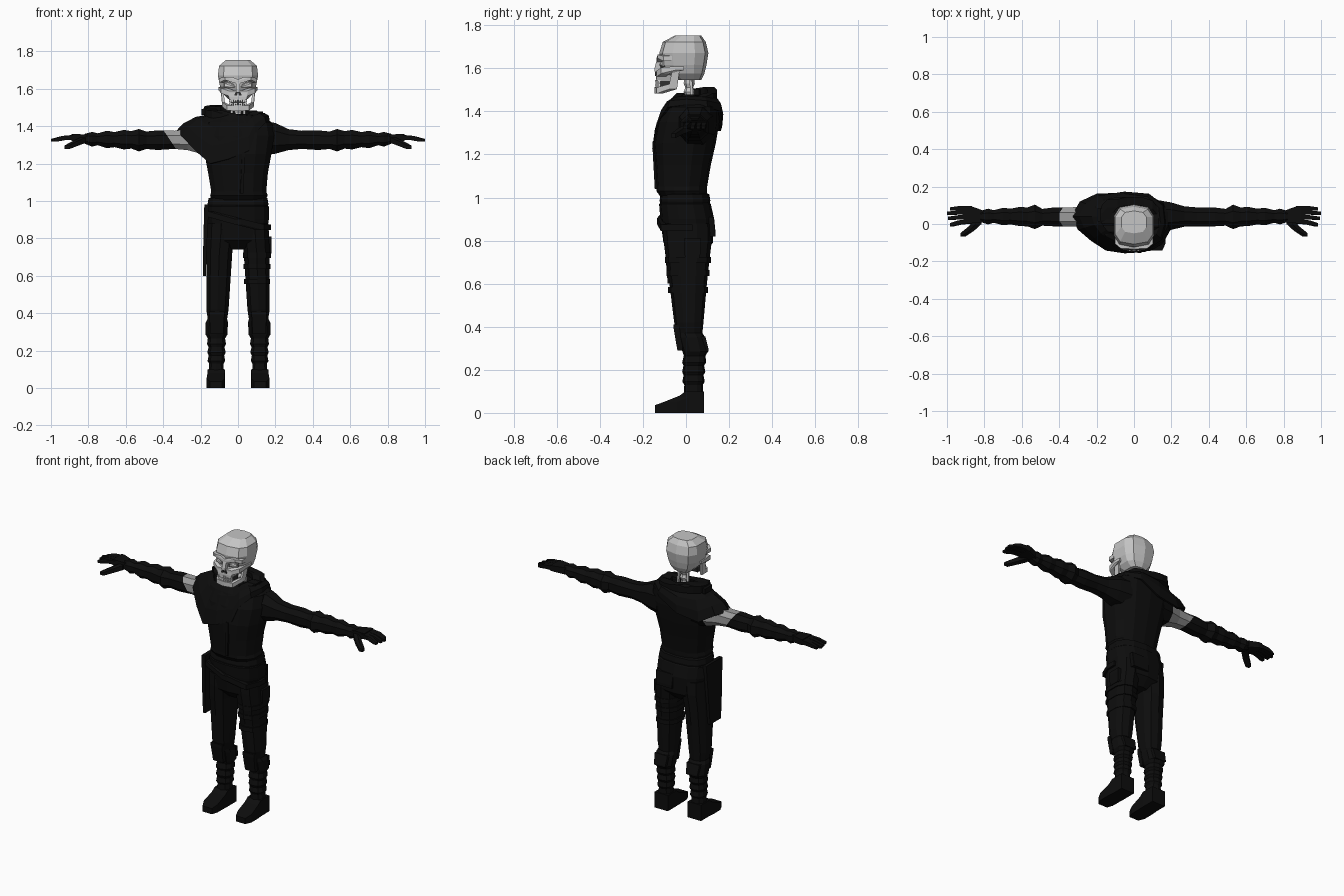
import bpy, bmesh, math, random
from mathutils import Vector

random.seed(4)


def material(name, v):
    m = bpy.data.materials.new(name)
    m.diffuse_color = (v, v, v, 1)
    return m


CLOTH = material("black cloth", 0.004)
BONE = material("bone", 0.56)
SKIN = material("grey skin", 0.33)
SOCKET = material("socket grey", 0.2)
DARK = material("dark hollow", 0.03)
TOOTH = material("tooth", 0.7)


def finish(bm, name, *mats):
    bmesh.ops.recalc_face_normals(bm, faces=bm.faces)
    me = bpy.data.meshes.new(name)
    bm.to_mesh(me)
    bm.free()
    for m in mats:
        me.materials.append(m)
    ob = bpy.data.objects.new(name, me)
    bpy.context.collection.objects.link(ob)
    return ob


def loft_bm(rings, n=10, axis='z', power=2.6, side=1):
    """Rings are (position along axis, centre a, centre b, radius a, radius b)."""
    bm = bmesh.new()
    loops = []
    for t, ca, cb, ra, rb in rings:
        loop = []
        for i in range(n):
            w = 2 * math.pi * (i + 0.5) / n
            c, s = math.cos(w), math.sin(w)
            a = ca + ra * math.copysign(abs(c) ** (2 / power), c)
            b = cb + rb * math.copysign(abs(s) ** (2 / power), s)
            p = (a * side, b, t) if axis == 'z' else (t * side, a, b)
            loop.append(bm.verts.new(p))
        loops.append(loop)
    for lo, hi in zip(loops, loops[1:]):
        for i in range(n):
            j = (i + 1) % n
            bm.faces.new((lo[i], lo[j], hi[j], hi[i]))
    bm.faces.new(loops[0])
    bm.faces.new(loops[-1])
    return bm


def loft(name, rings, mat=CLOTH, **kw):
    return finish(loft_bm(rings, **kw), name, mat)


def hull_into(bm, pts):
    vs = [bm.verts.new(p) for p in pts]
    r = bmesh.ops.convex_hull(bm, input=vs)
    junk = {g for g in r['geom_interior'] + r['geom_unused'] if isinstance(g, bmesh.types.BMVert)}
    bmesh.ops.delete(bm, geom=list(junk), context='VERTS')


def box_pts(p, h):
    return [(p[0] + h[0] * i, p[1] + h[1] * j, p[2] + h[2] * k)
            for i in (-1, 1) for j in (-1, 1) for k in (-1, 1)]


def chain(name, paths, mat=CLOTH, sides=(1,)):
    """Each path is a list of (point, half size); neighbours are hulled together."""
    bm = bmesh.new()
    for s in sides:
        for path in paths:
            pts = [((p[0] * s, p[1], p[2]), h) for p, h in path]
            for a, b in zip(pts, pts[1:]):
                hull_into(bm, box_pts(*a) + box_pts(*b))
    return finish(bm, name, mat)


BOTH = (1, -1)

# Skull: cranium, brow, cheeks, upper jaw, lower jaw
loft("cranium", [(1.545, 0, 0.01, .055, .06), (1.575, 0, -.005, .085, .09),
                 (1.615, 0, -.01, .1, .105), (1.67, 0, -.01, .111, .114),
                 (1.722, 0, -.008, .105, .1), (1.753, 0, .01, .068, .06)], BONE, n=10, power=3)
chain("brow", [[((0, -.125, 1.637), (.012, .012, .008)), ((.05, -.118, 1.655), (.02, .014, .008)),
                ((.092, -.085, 1.645), (.01, .02, .012))]], BONE, BOTH)
chain("eye_socket", [[((.03, -.114, 1.612), (.01, .006, .009)), ((.06, -.105, 1.622), (.016, .006, .014))]],
      SOCKET, BOTH)
chain("eye_glint", [[((.035, -.122, 1.615), (.005, .003, .003)), ((.062, -.113, 1.622), (.008, .003, .006))]],
      TOOTH, BOTH)
chain("nose_bridge", [[((0, -.122, 1.64), (.012, .012, .006)), ((0, -.135, 1.59), (.012, .012, .006))]], BONE)
chain("cheekbone", [[((.03, -.115, 1.575), (.02, .022, .014)), ((.075, -.095, 1.59), (.016, .02, .014)),
                     ((.097, -.03, 1.6), (.006, .02, .009))]], BONE, BOTH)
chain("upper_jaw", [[((0, -.095, 1.58), (.055, .04, .01)), ((0, -.1, 1.548), (.045, .04, .008))]], BONE)
chain("nose_hollow", [[((.002, -.14, 1.588), (.002, .004, .008)), ((.012, -.14, 1.568), (.006, .004, .004))]],
      DARK, BOTH)
chain("lower_jaw", [[((.087, -.045, 1.6), (.006, .016, .006)), ((.077, -.06, 1.515), (.007, .018, .012)),
                     ((.048, -.122, 1.497), (.01, .014, .014)), ((0, -.133, 1.497), (.008, .014, .015))]],
      BONE, BOTH)
chain("mouth_hollow", [[((0, -.09, 1.55), (.04, .04, .004)), ((0, -.09, 1.505), (.04, .03, .004))]], DARK)
teeth = []
for i in range(4):
    x = .007 + .012 * i
    y = -.137 + .004 * i
    for z in (1.536, 1.517):
        teeth.append([((x, y, z + .006), (.0052, .006, .003)), ((x, y, z - .005), (.004, .005, .003))])
chain("teeth", teeth, TOOTH, BOTH)

# Neck bones, with two thin struts beside the spine
loft("neck_spine", [(z, 0, .015, r, r) for z, r in
                    ((1.43, .025), (1.47, .018), (1.49, .026), (1.51, .018), (1.53, .026), (1.57, .02))], BONE, n=6)
chain("neck_strut", [[((.035, .03, 1.44), (.006, .006, .006)), ((.03, .02, 1.57), (.006, .006, .006))]], BONE, BOTH)

# Torso, belt and hips
loft("torso", [(.985, 0, -.005, .14, .1), (1.03, .005, -.02, .157, .118), (1.05, .004, -.02, .15, .118),
               (1.15, 0, -.015, .163, .13), (1.25, 0, -.008, .182, .146), (1.35, 0, .01, .198, .145),
               (1.42, 0, .025, .185, .128), (1.455, 0, .035, .13, .1)], n=14, power=2.5)
loft("belt", [(.965, 0, -.005, .162, .113), (.985, 0, -.005, .166, .118),
              (1.015, 0, -.005, .16, .113), (1.02, 0, -.005, .14, .1)], n=14)
loft("hips", [(.74, 0, .01, .05, .07), (.79, 0, .01, .15, .115), (.9, 0, .006, .168, .125),
              (.97, 0, -.005, .168, .12), (.99, 0, -.005, .15, .1)], n=14)
chain("coat_seam", [[((.03, -.148, 1.25), (.008, .008, .01)), ((.02, -.137, 1.05), (.008, .008, .01))]])
chain("hip_strap", [[((-.15, -.08, .93), (.012, .02, .015)), ((0, -.122, .89), (.02, .012, .015)),
                     ((.12, -.105, .86), (.02, .012, .015)), ((.165, 0, .86), (.012, .03, .015))]])
chain("hip_flap", [[((-.168, -.03, .97), (.012, .08, .01)), ((-.175, -.03, .8), (.01, .07, .01)),
                    ((-.18, -.03, .61), (.008, .055, .01))]])
chain("back_pouch", [[((.06, .118, .9), (.06, .012, .01)), ((.06, .122, .83), (.055, .015, .01))]])

# Shoulder cape: neck ring swept out to an uneven hem
HEM = [(.09, -.125, 1.36), (.06, -.15, 1.27), (-.05, -.157, 1.225), (-.15, -.142, 1.2),
       (-.23, -.09, 1.27), (-.3, -.03, 1.345), (-.335, .04, 1.37), (-.29, .12, 1.36),
       (-.2, .162, 1.31), (-.05, .168, 1.33), (.08, .162, 1.4), (.16, .1, 1.42),
       (.17, .0, 1.43), (.15, -.085, 1.42)]
bm = bmesh.new()
cape_rows = []
for f in (0, .35, .7, 1):
    row = []
    for h in HEM:
        h = Vector(h)
        d = Vector((h.x + .02, h.y - .03, 0)).normalized()
        neck = Vector((-.02 + d.x * .12, .035 + d.y * .1, 1.465))
        p = neck.lerp(h, f)
        bulge = math.sin(math.pi * f)
        row.append(bm.verts.new(p + d * .02 * bulge + Vector((0, 0, .02 * bulge))))
    cape_rows.append(row)
for a, b in zip(cape_rows, cape_rows[1:]):
    for i in range(len(HEM)):
        j = (i + 1) % len(HEM)
        bm.faces.new((a[i], a[j], b[j], b[i]))
cape = finish(bm, "shoulder_cape", CLOTH)
cape.modifiers.new("thickness", 'SOLIDIFY').thickness = .012

# Crumpled scarf round the neck, higher at the back and on one side
ring = []
for i in range(17):
    w = 2 * math.pi * (i % 16) / 16
    k = 0 if i == 16 else random.uniform(-.008, .008)
    c, s = math.cos(w), math.sin(w)
    ring.append(((-.02 + (.13 + k) * c, .042 + (.088 + k) * s, 1.465 + .014 * s - .012 * c + k),
                 (.028, .022, .02 + k * .5)))
ring[16] = ring[0]
chain("scarf", [ring])
chain("scarf_knot", [[((-.12, .03, 1.49), (.03, .03, .014)), ((-.17, .05, 1.475), (.025, .035, .016))]])

# Arms: lumpy sleeves, with a bare band cut diagonally on one side
ARM = [(.12, .045, 1.335, .09, .1), (.2, .042, 1.335, .078, .088), (.27, .04, 1.328, .058, .06),
       (.34, .038, 1.327, .054, .052), (.43, .038, 1.325, .054, .056), (.49, .036, 1.325, .048, .05),
       (.53, .038, 1.325, .07, .064), (.57, .038, 1.327, .054, .05), (.61, .04, 1.328, .055, .056),
       (.66, .04, 1.328, .045, .043), (.7, .04, 1.329, .05, .05), (.75, .04, 1.33, .036, .034),
       (.78, .04, 1.33, .045, .042), (.82, .04, 1.333, .032, .028)]
for s, label in ((1, "left"), (-1, "right")):
    bm = loft_bm(ARM, n=8, axis='x', power=2.3, side=s)
    if s < 0:
        cut, slope = Vector((-.4, 0, 1.38)), Vector((-1, 0, -.67))
        bmesh.ops.bisect_plane(bm, geom=bm.verts[:] + bm.edges[:] + bm.faces[:],
                               plane_co=cut, plane_no=slope)
        for f in bm.faces:
            c = f.calc_center_median()
            f.material_index = int((c - cut).dot(slope) < 0 and c.x < -.2)
    finish(bm, label + "_arm", CLOTH, SKIN)

# Hands: palm, four fanned fingers and a thumb
hand = [[((.81, .04, 1.333), (.01, .03, .022)), ((.88, .05, 1.34), (.01, .045, .018))]]
for y0, y1, x1 in ((.083, .08, .975), (.06, .057, .99), (.036, .03, .985), (.014, -.004, .975)):
    hand.append([((.875, y0, 1.34), (.01, .012, .013)), ((.93, (y0 + y1) / 2 + .003, 1.337), (.01, .011, .011)),
                 ((x1, y1, 1.325), (.01, .009, .007))])
hand.append([((.83, .015, 1.325), (.015, .015, .015)), ((.87, -.025, 1.308), (.013, .013, .013)),
             ((.915, -.058, 1.287), (.012, .01, .01))])
chain("hands", hand, CLOTH, BOTH)

# Legs: trousers, knee gathers and wrapped boots
LEG = [(.05, .117, .035, .045, .045), (.13, .116, .035, .04, .043), (.145, .116, .035, .049, .052),
       (.175, .115, .035, .043, .046), (.19, .115, .036, .051, .054), (.22, .115, .036, .044, .048),
       (.235, .115, .038, .053, .056), (.265, .115, .04, .048, .05), (.285, .115, .043, .06, .06),
       (.35, .113, .028, .062, .062), (.37, .11, .018, .054, .058), (.42, .11, .013, .062, .068),
       (.6, .104, .01, .068, .087), (.72, .1, .008, .072, .102), (.8, .093, .008, .076, .112),
       (.88, .09, .006, .076, .112)]
for s, label in ((1, "left"), (-1, "right")):
    loft(label + "_leg", LEG, n=10, power=2.5, side=s)
chain("feet", [[((.117, .04, .05), (.047, .043, .05)), ((.117, 0, .04), (.046, .03, .04)),
                ((.12, -.075, .025), (.048, .03, .025)), ((.118, -.125, .018), (.033, .018, .018))]], CLOTH, BOTH)
chain("knee_pad", [[((.113, -.045, .4), (.04, .012, .01)), ((.113, -.028, .3), (.035, .012, .01))]], CLOTH, BOTH)
chain("calf_flap", [[((.113, .08, .35), (.045, .01, .005)), ((.113, .095, .29), (.04, .01, .005))]], CLOTH, BOTH)

# Thigh straps and pouch on one side
for z, rx, ry in ((.57, .073, .092), (.65, .075, .1), (.71, .077, .106)):
    loft("thigh_strap", [(z - .014, .102, .009, rx, ry), (z + .014, .102, .009, rx, ry)], n=10, power=2.5)
chain("thigh_pouch", [[((.165, .03, .8), (.014, .04, .01)), ((.166, .03, .73), (.012, .035, .01))]])
